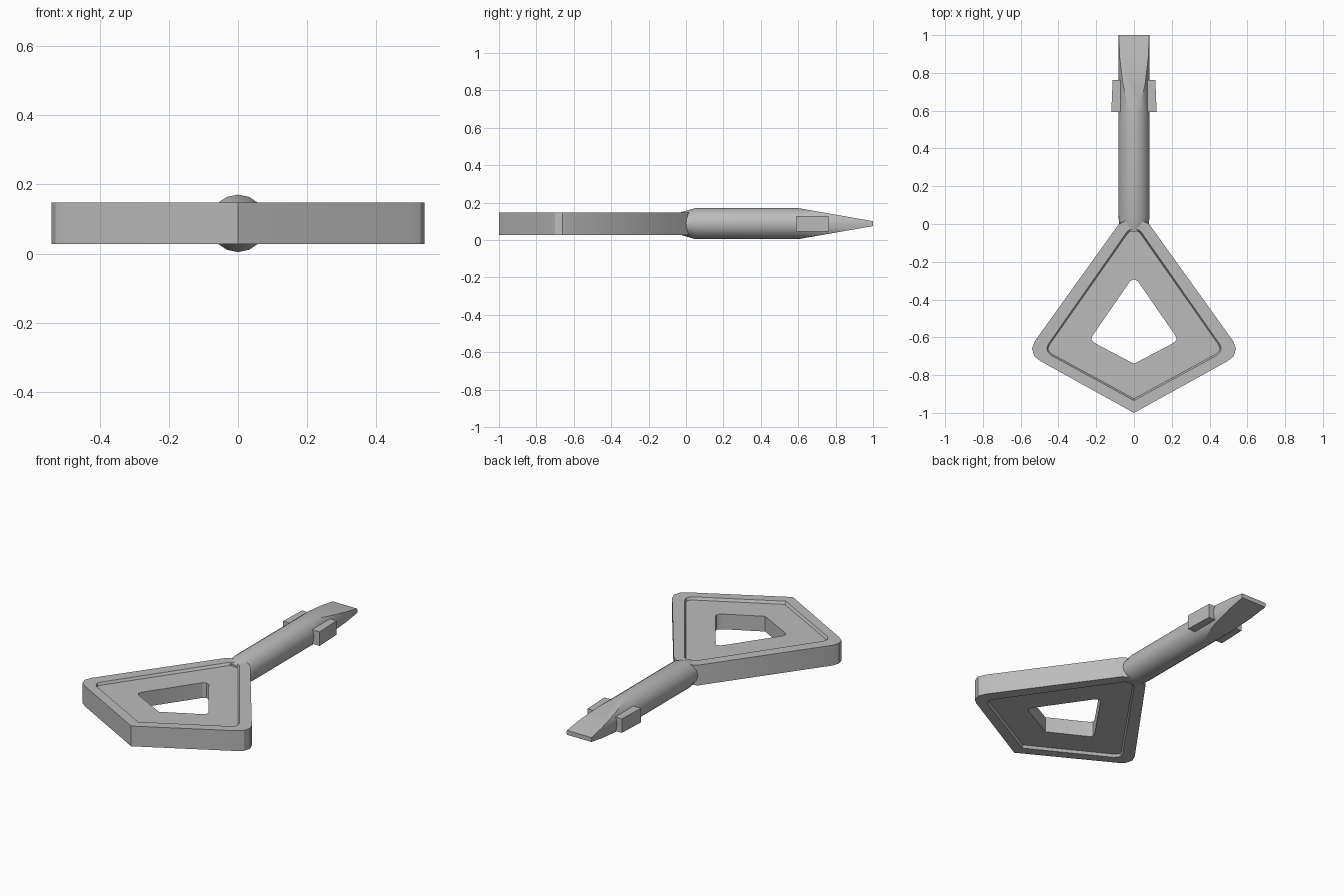
import bpy, bmesh, math
from mathutils import Vector

cube = bpy.data.objects.get("Cube")
if cube:
    bpy.data.objects.remove(cube)

MID = 0.0875      # height of the centre plane
R = 0.083         # shaft radius

metal = bpy.data.materials.new("grey_metal")
metal.use_nodes = True
GREY = (0.5, 0.5, 0.5, 1)
metal.diffuse_color = GREY
metal.node_tree.nodes["Principled BSDF"].inputs["Base Color"].default_value = GREY


def finish(bm, name, angle=30):
    """Turn a bmesh into a named, shaded object."""
    bmesh.ops.recalc_face_normals(bm, faces=bm.faces[:])
    mesh = bpy.data.meshes.new(name)
    bm.to_mesh(mesh)
    bm.free()
    mesh.materials.append(metal)
    obj = bpy.data.objects.new(name, mesh)
    bpy.context.collection.objects.link(obj)
    bpy.ops.object.select_all(action='DESELECT')
    obj.select_set(True)
    bpy.context.view_layer.objects.active = obj
    bpy.ops.object.shade_smooth_by_angle(angle=math.radians(angle))
    return obj


def bridge(bm, a, b):
    """Join two rings of equal length with quads."""
    for i in range(len(a)):
        j = (i + 1) % len(a)
        bm.faces.new((a[i], a[j], b[j], b[i]))


# Handle: kite-shaped plate with recessed panels and a kite-shaped hole
outer = [(0, -1), (0.497, -0.725), (0.528, -0.70), (0.54, -0.66), (0.525, -0.62), (0.08, 0.0), (0, 0.04)]
rim = [(0, -0.935), (0.44, -0.695), (0.455, -0.68), (0.462, -0.66), (0.455, -0.638), (0.035, -0.038), (0, -0.02)]
floor = [(0, -0.925), (0.435, -0.688), (0.45, -0.675), (0.455, -0.66), (0.448, -0.64), (0.03, -0.045), (0, -0.028)]
hole = [(0, -0.74), (0.2, -0.635), (0.218, -0.622), (0.226, -0.61), (0.22, -0.592), (0.02, -0.302), (0, -0.293)]

bm = bmesh.new()


def ring(half, z):
    full = half + [(-x, y) for x, y in half[-2:0:-1]]
    return [bm.verts.new((x, y, MID + z)) for x, y in full]


TOP, SUNK = 0.06, 0.045
levels = [(outer, TOP), (rim, TOP), (floor, SUNK), (hole, SUNK)]
rings = [ring(h, z) for h, z in levels] + [ring(h, -z) for h, z in reversed(levels)]
for k, r in enumerate(rings):
    bridge(bm, r, rings[(k + 1) % len(rings)])
finish(bm, "handle")

# Shaft: round bar, flattened where it enters the handle, wedge-cut at the tip
bm = bmesh.new()
SIDES = 16
sections = [(-0.04, 0.075, 0.057), (0.05, R, R), (0.6, R, R), (1.0, R, R)]
rings = []
for y, rx, rz in sections:
    rings.append([bm.verts.new((rx * math.cos(math.tau * i / SIDES), y,
                                MID + rz * math.sin(math.tau * i / SIDES)))
                  for i in range(SIDES)])
for a, b in zip(rings, rings[1:]):
    bridge(bm, a, b)
bm.faces.new(rings[0])
bm.faces.new(rings[-1])
for side in (1, -1):
    cut = bmesh.ops.bisect_plane(
        bm, geom=bm.verts[:] + bm.edges[:] + bm.faces[:], dist=1e-5,
        plane_co=Vector((0, 0.6, MID + side * R)),
        plane_no=Vector((0, 0.07, side * 0.4)), clear_outer=True)
    edges = [e for e in cut["geom_cut"] if isinstance(e, bmesh.types.BMEdge)]
    bmesh.ops.holes_fill(bm, edges=edges, sides=0)
finish(bm, "shaft", 25)

# Lugs: a small block on each side of the shaft
for side, name in ((1, "left_lug"), (-1, "right_lug")):
    bm = bmesh.new()
    bmesh.ops.create_cube(bm, size=1)
    for v in bm.verts:
        out = v.co.x > 0
        back = v.co.y > 0
        x = (0.113 if back else 0.12) if out else 0.06
        v.co = (side * x, 0.762 if back else 0.592, MID + v.co.z * 0.083)
    finish(bm, name)
